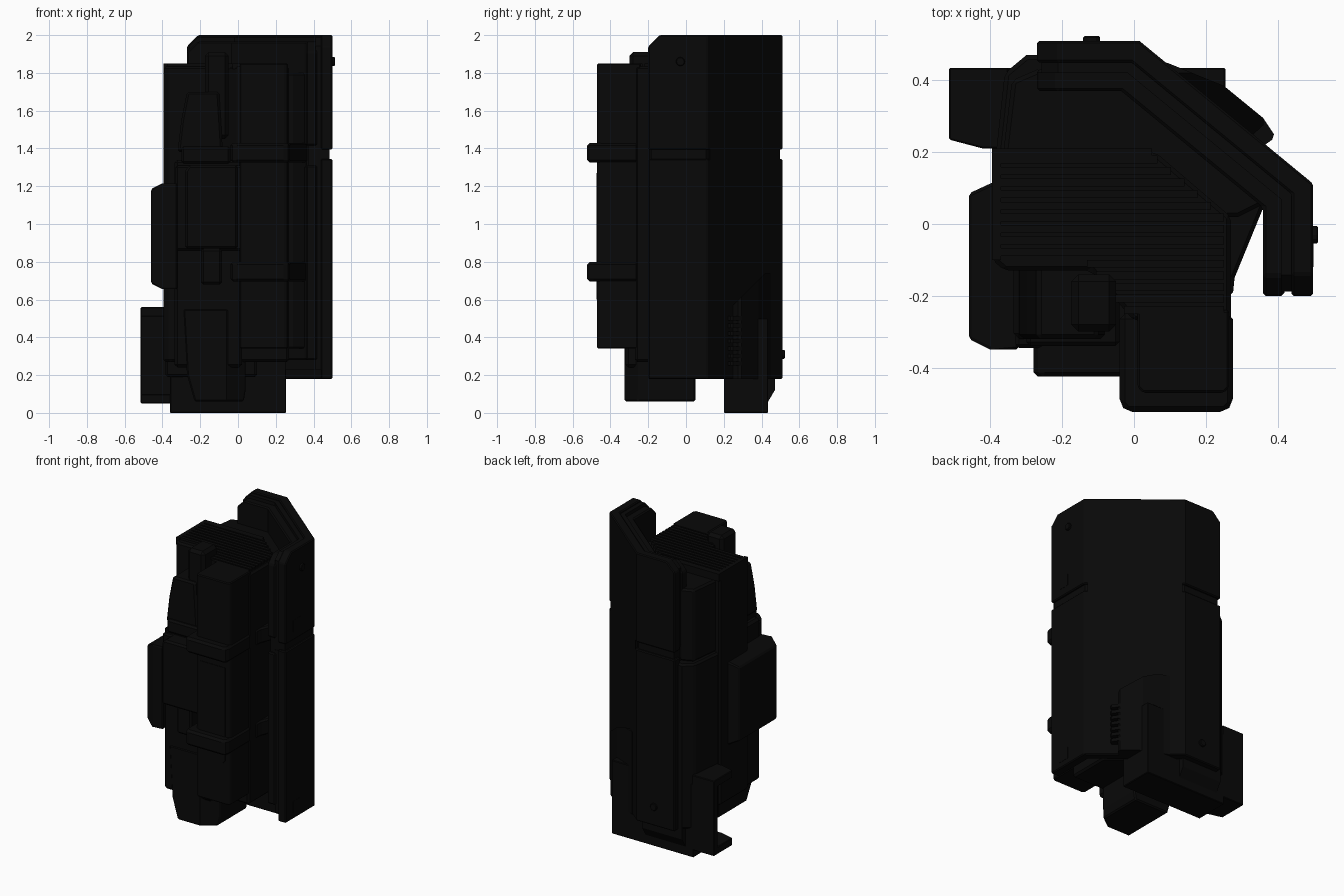
import bpy, bmesh, math
from mathutils import Vector

cube = bpy.data.objects.get("Cube")
if cube:
    bpy.data.objects.remove(cube)

black = bpy.data.materials.new("matte_black")
black.use_nodes = True
COLOUR = (0.0025, 0.0025, 0.0025, 1)
black.diffuse_color = COLOUR
black.node_tree.nodes["Principled BSDF"].inputs["Base Color"].default_value = COLOUR


def prism(name, pts, lo, hi, axis="z", bevel=0.0, cuts=()):
    """Extrude a 2D outline along an axis, then trim it with (point, normal) planes."""
    place = {"z": lambda a, b, t: (a, b, t),
             "y": lambda a, b, t: (a, t, b),
             "x": lambda a, b, t: (t, a, b)}[axis]
    bm = bmesh.new()
    face = bm.faces.new([bm.verts.new(place(a, b, lo)) for a, b in pts])
    ext = bmesh.ops.extrude_face_region(bm, geom=[face])
    shift = Vector(place(0, 0, hi - lo))
    bmesh.ops.translate(bm, vec=shift, verts=[v for v in ext["geom"] if isinstance(v, bmesh.types.BMVert)])
    for co, no in cuts:
        bmesh.ops.bisect_plane(bm, geom=bm.verts[:] + bm.edges[:] + bm.faces[:],
                               plane_co=co, plane_no=no, clear_outer=True)
        bmesh.ops.holes_fill(bm, edges=[e for e in bm.edges if e.is_boundary])
    bmesh.ops.recalc_face_normals(bm, faces=bm.faces)
    me = bpy.data.meshes.new(name)
    bm.to_mesh(me)
    bm.free()
    me.materials.append(black)
    ob = bpy.data.objects.new(name, me)
    bpy.context.collection.objects.link(ob)
    if bevel:
        mod = ob.modifiers.new("bevel", "BEVEL")
        mod.width = bevel
        mod.segments = 1
        mod.limit_method = "ANGLE"
        mod.angle_limit = math.radians(40)
    return ob


def box(name, x, y, z, bevel=0.01):
    return prism(name, [(x[0], y[0]), (x[1], y[0]), (x[1], y[1]), (x[0], y[1])], *z, bevel=bevel)


# Wrapped armour plate: one path, offset inwards for each layer
PATH = [Vector(p) for p in ((-0.27, 0.51), (0.015, 0.51), (0.499, 0.112), (0.499, -0.2))]


def offset(d, trim=0.0):
    dirs = [(b - a).normalized() for a, b in zip(PATH, PATH[1:])]
    norms = [Vector((-t.y, t.x)) for t in dirs]
    out = [PATH[0] - norms[0] * d + dirs[0] * trim]
    for i in (1, 2):
        m = (norms[i - 1] + norms[i]) / (1 + norms[i - 1].dot(norms[i]))
        out.append(PATH[i] - m * d)
    out.append(PATH[3] - norms[2] * d - dirs[2] * trim)
    return out


def layer(name, d0, d1, z0, z1, trim=0.0, bevel=0.01, drop=0.0):
    pts = offset(d0, trim) + offset(d1, trim)[::-1]
    cuts = [((0, -0.2, 1.94 - drop), (0, -1, 1)), ((-0.27, 0, 1.94 - drop), (-1, 0, 1))]
    prism(name, pts, z0, z1, bevel=bevel, cuts=cuts if z1 > 1.5 else ())


for part, z0, z1, rise in (("lower", 0.18, 1.345, 0.1), ("upper", 1.395, 2.0, 0.02)):
    layer(part + "_armour_outer", 0, 0.06, z0, z1, bevel=0.006)
    layer(part + "_armour_filler", 0.05, 0.09, z0 + rise / 2, z1 - 0.012, trim=0.012, bevel=0, drop=0.01)
    layer(part + "_armour_inner", 0.08, 0.14, z0 + rise, z1 - 0.035, bevel=0.008, drop=0.03)
layer("armour_seam", 0.015, 0.125, 1.3, 1.43, trim=0.015, bevel=0)

# The seam is bridged on the diagonal face only
outer, inner = offset(0), offset(0.05)
prism("armour_diagonal_bridge", [outer[1].lerp(outer[2], 0.03), outer[1].lerp(outer[2], 0.96),
                                 inner[1].lerp(inner[2], 0.94), inner[1].lerp(inner[2], 0.06)], 1.32, 1.42)

# Central core and front column
prism("core_body", [(-0.395, 0.2), (0.06, 0.2), (0.27, 0.02), (0.27, -0.27), (0, -0.27),
                    (-0.12, -0.13), (-0.36, -0.13), (-0.395, -0.1)], 0.27, 1.835, bevel=0.012)
prism("front_column", [(0.01, -0.24), (0.01, -0.455), (0.025, -0.47),
                       (0.25, -0.47), (0.265, -0.455), (0.265, -0.24)], 0.34, 1.85, bevel=0.006)
prism("column_front_panel", [(0.04, 0.64), (0.08, 0.6), (0.2, 0.6), (0.235, 0.64), (0.235, 1.27), (0.04, 1.27)],
      -0.473, -0.46, axis="y")

# Cooling slats on top of the core
COUNT = 14
for i in range(COUNT):
    y = 0.18 - i * 0.42 / (COUNT - 1)
    left = -0.37 if y > -0.1 else -0.14 + (-0.1 - y) * 0.8
    right = min(0.25, 0.25 - (y - 0.02) * 1.15)
    box("cooling_slat", (left, right), (y - 0.011, y + 0.011), (1.82, 1.85), 0)
box("core_side_rim", (-0.395, -0.37), (-0.1, 0.2), (1.8, 1.85), 0)
box("core_back_rim", (-0.395, 0.05), (0.19, 0.21), (1.8, 1.85), 0)

# Clamps round the column with brackets to the armour
for z in (0.695, 1.325):
    prism("column_clamp", [(-0.04, -0.25), (-0.04, -0.502), (-0.02, -0.523), (0.255, -0.523),
                           (0.275, -0.502), (0.275, -0.25)], z, z + 0.105, bevel=0.015)
    prism("armour_bracket", [(0.2, -0.2), (0.275, -0.2), (0.28, -0.15), (0.37, 0.07), (0.25, 0.12)],
          z, z + 0.105, bevel=0.01)
prism("side_clamp_band", [(-0.3, -0.12), (-0.3, -0.34), (-0.04, -0.34), (-0.04, -0.12)],
      1.32, 1.41, bevel=0.012)

# Front equipment beside the column
box("front_side_body", (-0.335, 0.02), (-0.32, -0.1), (0.24, 1.34), 0.015)
box("front_side_plate", (-0.33, 0.02), (-0.345, -0.3), (0.86, 1.31), 0.01)
prism("upper_front_housing", [(-0.32, 1.38), (-0.08, 1.38), (-0.1, 1.7), (-0.27, 1.7), (-0.3, 1.55)],
      -0.32, -0.1, axis="y", bevel=0.012)
box("sensor_block", (-0.175, -0.05), (-0.3, -0.14), (1.45, 1.91), 0.02)
prism("front_pouch", [(-0.28, 0.87), (0.0, 0.87), (0.0, 1.31), (-0.26, 1.31), (-0.28, 1.28)],
      -0.425, -0.31, axis="y", bevel=0.012)
box("pouch_latch", (-0.195, -0.085), (-0.385, -0.3), (0.68, 0.87), 0.012)
prism("lower_front_foot", [(-0.23, 0.06), (0.03, 0.06), (0.04, 0.12), (0.04, 0.55), (-0.29, 0.55), (-0.27, 0.2)],
      -0.325, 0.05, axis="y", bevel=0.008, cuts=[((-0.06, -0.325, 0), (0.6, -0.8, 0))])

# Side pack, chamfered on its outer edges
prism("side_pack", [(-0.46, 0.085), (-0.395, 0.115), (-0.32, 0.115), (-0.32, -0.35), (-0.4, -0.35), (-0.46, -0.32)],
      0.655, 1.215, bevel=0.008, cuts=[((-0.46, 0, 1.185), (-1, 0, 2)), ((-0.46, 0, 0.685), (-1, 0, -2))])

# Spine joining the core to the armour
prism("rear_spine", [(-0.385, 0.19), (-0.36, 0.42), (-0.3, 0.47), (-0.2, 0.47), (0.0, 0.39), (0.1, 0.3), (0.1, 0.02)],
      0.19, 1.31, bevel=0.012)
prism("upper_rear_spine", [(-0.365, 0.19), (-0.34, 0.4), (-0.27, 0.43), (-0.03, 0.39), (0.1, 0.28), (0.1, 0.02)],
      1.31, 1.8, bevel=0.012)
prism("armour_joint", [(0.0, 0.36), (0.37, 0.06), (0.29, 0.02), (0.05, 0.02)], 0.34, 1.8, bevel=0.01)

# Base block, open side bracket and the fin that breaks through the armour
box("base_block", (-0.36, 0.255), (0.2, 0.435), (0.0, 0.5), 0.004)
prism("base_heel", [(0.42, 0.06), (0.435, 0.06), (0.47, 0.12), (0.47, 0.3), (0.42, 0.3)], -0.3, 0.0, axis="x")
box("side_bracket_wall", (-0.515, -0.35), (0.395, 0.435), (0.05, 0.56), 0.004)
for z0, z1 in ((0.05, 0.1), (0.51, 0.56)):
    prism("side_bracket_shelf", [(-0.515, 0.435), (-0.35, 0.435), (-0.35, 0.21), (-0.42, 0.21), (-0.515, 0.235)],
          z0, z1, bevel=0.004)
prism("armour_fin", [(0.09, 0.45), (0.25, 0.385), (0.36, 0.295), (0.36, 0.275), (0.3, 0.22), (0.1, 0.3)],
      0.18, 0.74, cuts=[((0.25, 0.42, 0.74), (0, -1, 1))])
for i in range(7):
    z = 0.25 + i * 0.04
    prism("fin_vent", [(0.31, 0.29), (0.36, 0.295), (0.39, 0.25), (0.385, 0.235), (0.35, 0.21)], z, z + 0.022)

# Bolts on the outer armour
for x, y, z in ((0.502, -0.03, 1.86), (-0.118, 0.512, 0.31)):
    along = "x" if x > 0 else "y"
    ring = [(math.cos(k * math.pi / 6) * 0.024, math.sin(k * math.pi / 6) * 0.024) for k in range(12)]
    a, t = (y, x) if along == "x" else (x, y)
    prism("armour_bolt", [(a + u, z + v) for u, v in ring], t - 0.01, t + 0.011, axis=along, bevel=0.004)
for z in (1.45, 0.22):
    box("armour_inspection_plate", (0.49, 0.5005), (-0.12, -0.04), (z, z + 0.08), 0)
